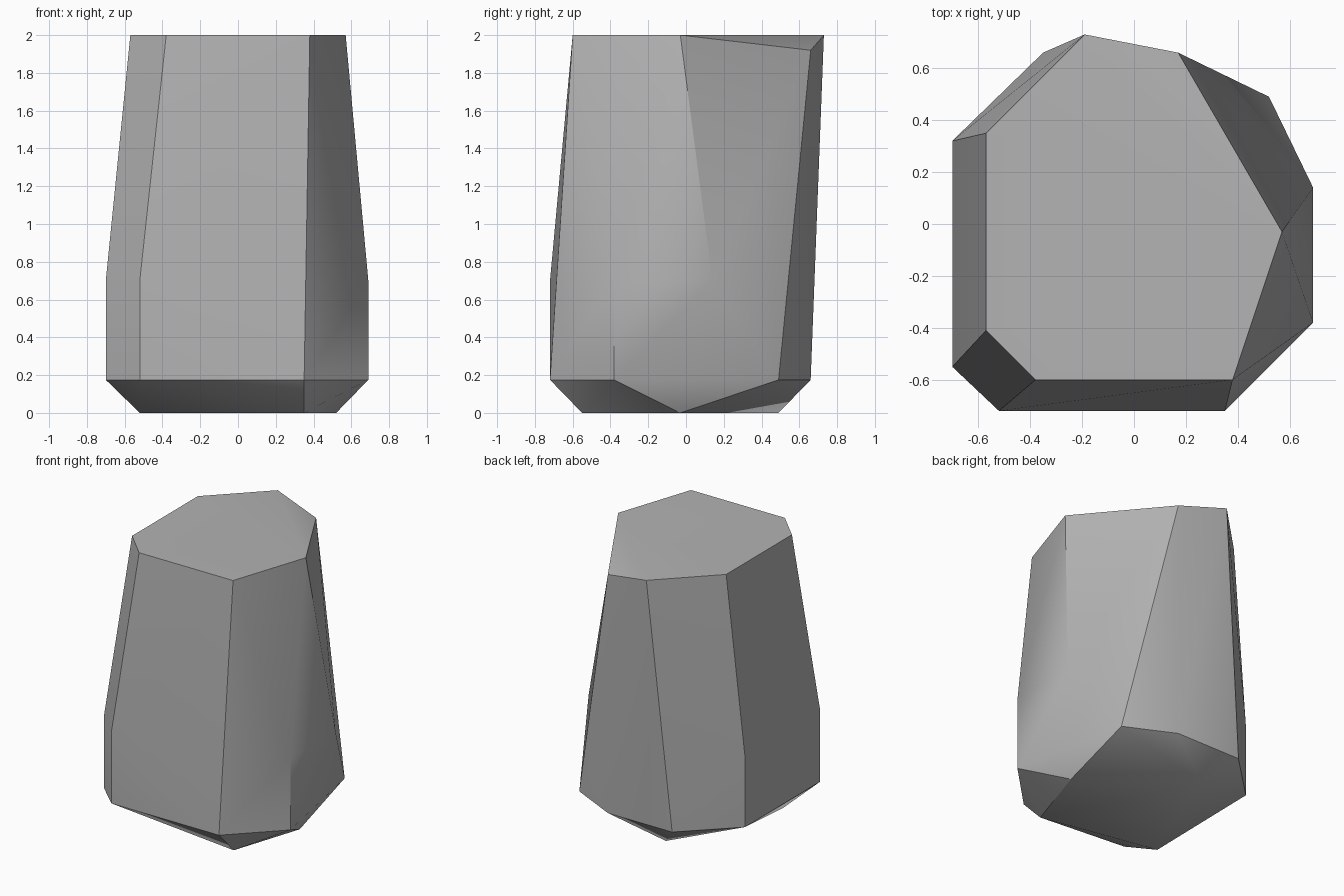
import bpy
import bmesh
import math

# Remove the default cube only
default_cube = bpy.data.objects.get("Cube")
if default_cube:
    bpy.data.objects.remove(default_cube, do_unlink=True)


def make_material(name, colour):
    """One flat colour, visible both in the viewport and in a render."""
    material = bpy.data.materials.new(name)
    material.use_nodes = True
    material.diffuse_color = colour
    shader = material.node_tree.nodes["Principled BSDF"]
    shader.inputs["Base Color"].default_value = colour
    shader.inputs["Roughness"].default_value = 0.8
    return material


def hull_from_rings(name, rings, material):
    """Wrap a convex faceted skin around corner points grouped by height."""
    bm = bmesh.new()
    for height, corners in rings:
        for x, y in corners:
            bm.verts.new((x, y, height))
    hull = bmesh.ops.convex_hull(bm, input=bm.verts[:], use_existing_faces=False)
    # Drop any points the skin did not need
    unused = {v for v in hull["geom_interior"] + hull["geom_unused"]
              if isinstance(v, bmesh.types.BMVert) and not v.link_faces}
    bmesh.ops.delete(bm, geom=list(unused), context="VERTS")
    bmesh.ops.recalc_face_normals(bm, faces=bm.faces[:])

    mesh = bpy.data.meshes.new(name)
    bm.to_mesh(mesh)
    bm.free()
    mesh.materials.append(material)
    obj = bpy.data.objects.new(name, mesh)
    bpy.context.collection.objects.link(obj)
    return obj


# Corner points of the stone, from the foot to the flat top
foot = [(-.18, .49), (-.52, -.38), (.35, -.55), (.52, -.03)]
chamfer = [(-.35, .66), (-.7, .32), (-.7, -.55), (-.52, -.72),
           (.35, -.72), (.69, -.38), (.52, .49), (.17, .66)]
shoulder = [(-.7, .32), (-.7, -.55), (-.52, -.72), (.69, -.38), (.69, .14)]
chipped_corner = [(.17, .66)]
top = [(-.19, .73), (-.57, .35), (-.57, -.41),
       (-.38, -.6), (.38, -.6), (.57, -.03)]

stone_grey = make_material("stone grey", (.45, .45, .45, 1))
rock = hull_from_rings("rock", [
    (0, foot),
    (.175, chamfer),
    (.7, shoulder),
    (1.92, chipped_corner),
    (2, top),
], stone_grey)

# Soft shading across shallow facets, crisp breaks on the strong edges
bpy.ops.object.select_all(action="DESELECT")
rock.select_set(True)
bpy.context.view_layer.objects.active = rock
bpy.ops.object.shade_smooth_by_angle(angle=math.radians(30))
